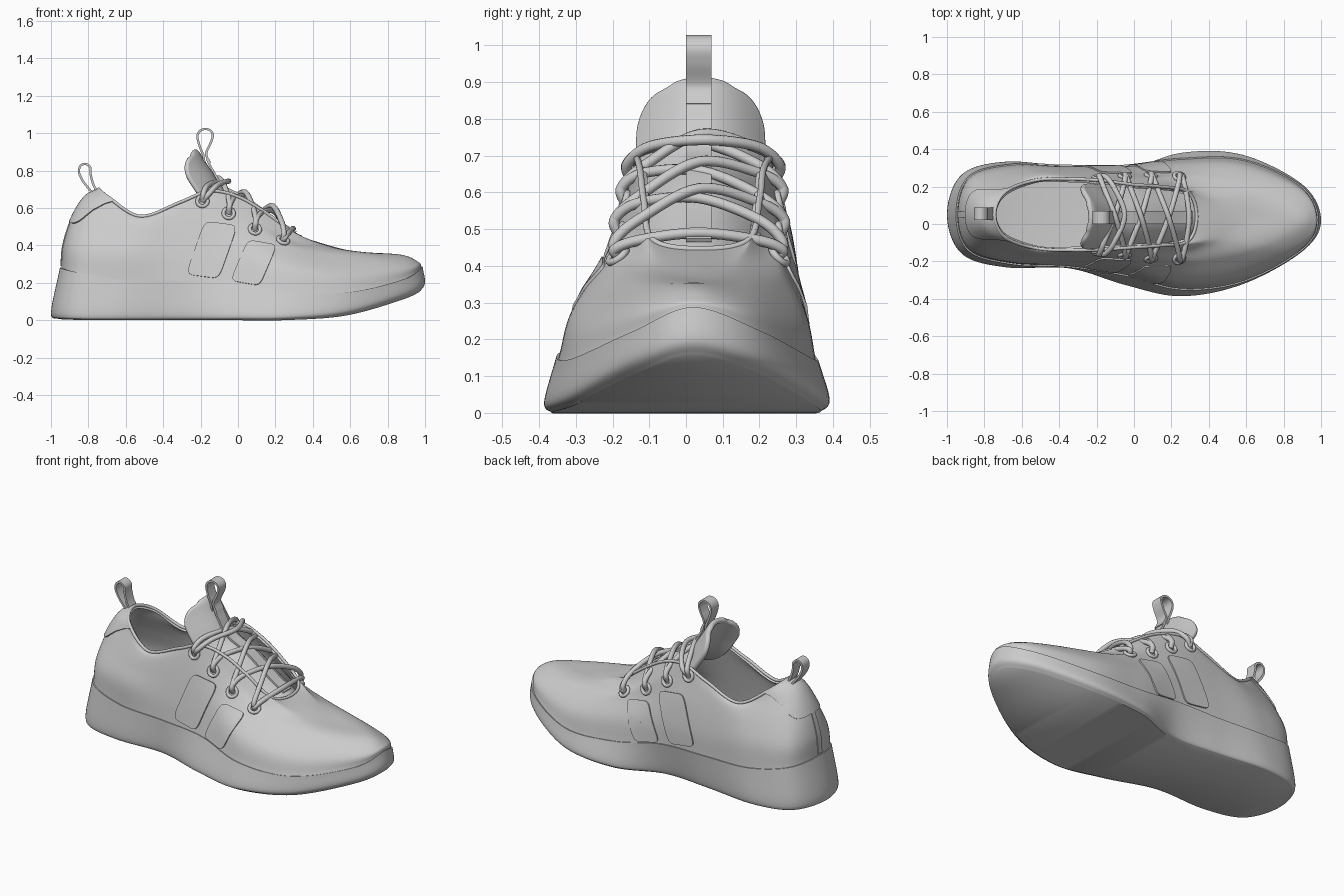
import bpy, math
from mathutils import Vector as V
from mathutils.bvhtree import BVHTree

if "Cube" in bpy.data.objects:
    bpy.data.objects.remove(bpy.data.objects["Cube"])

def spline(pts, n, closed=False):
    """Catmull-Rom curve through pts, n samples per span."""
    pts = [V(p) for p in pts]
    m, out = len(pts), []
    ext = pts + pts[:2] + pts[-1:] if closed else pts + [2 * pts[-1] - pts[-2], 2 * pts[0] - pts[1]]
    for k in range(m if closed else m - 1):
        a, b, c, d = ext[k - 1], ext[k], ext[k + 1], ext[k + 2]
        for q in range(n):
            t = q / n
            out.append(0.5 * (2 * b + (c - a) * t + (2 * a - 5 * b + 4 * c - d) * t**2
                              + (3 * b - a - 3 * c + d) * t**3))
    return out if closed else out + [pts[-1]]

def ring(stations):
    """Closed plan loop from stations (x, y on -y side, y on +y side, z), heel to toe."""
    near = [(x, a, z) for x, a, b, z in stations]
    far = [(x, b, z) for x, a, b, z in stations[1:-1]]
    return spline(near + far[::-1], 10, True)

def grid_faces(nr, nc, closed):
    return [(j * nc + i, j * nc + (i + 1) % nc, (j + 1) * nc + (i + 1) % nc, (j + 1) * nc + i)
            for j in range(nr - 1) for i in range(nc if closed else nc - 1)]

def grid(name, rows, closed=False, thick=0, offset=-1, caps=False):
    nc = len(rows[0])
    faces = grid_faces(len(rows), nc, closed)
    for base, step in ((0, -1), ((len(rows) - 1) * nc, 1)) if caps else ():
        for i in range(nc // 2):
            f = list(dict.fromkeys([i, i + 1, nc - i - 1, (nc - i) % nc]))
            faces.append([base + k for k in f][::step])
    me = bpy.data.meshes.new(name)
    me.from_pydata([p for r in rows for p in r], [], faces)
    ob = bpy.data.objects.new(name, me)
    bpy.context.collection.objects.link(ob)
    if thick:
        mod = ob.modifiers.new("thickness", 'SOLIDIFY')
        mod.thickness, mod.offset = thick, offset

def tube(name, pts, radius, closed=False):
    cu = bpy.data.curves.new(name, 'CURVE')
    cu.dimensions, cu.bevel_depth, cu.bevel_resolution = '3D', radius, 3
    cu.use_fill_caps = True
    s = cu.splines.new('POLY')
    s.points.add(len(pts) - 1)
    for p, c in zip(s.points, pts):
        p.co = (*c, 1)
    s.use_cyclic_u = closed
    bpy.context.collection.objects.link(bpy.data.objects.new(name, cu))

def ribbon(name, path, y, half):
    pts = spline(path, 8)
    grid(name, [[V((p[0], y + s * half, p[1])) for s in (-1, 0, 1)] for p in pts], thick=0.012, offset=0)

# Upper: loops from the sole line up to the foot opening
foot_line = [(-.945, .05, .05, .28), (-.88, -.14, .25, .26), (-.65, -.21, .315, .22), (-.35, -.225, .31, .21),
             (-.05, -.27, .31, .205), (.25, -.345, .345, .155), (.58, -.305, .34, .145),
             (.89, -.14, .20, .22), (.98, .02, .02, .285)]
upper_low = [
    [(-.935, .05, .05, .40), (-.87, -.13, .24, .38), (-.63, -.205, .305, .35), (-.35, -.21, .305, .33),
     (-.06, -.24, .305, .33), (.23, -.31, .325, .28), (.55, -.275, .315, .25), (.88, -.125, .18, .285),
     (.965, .02, .02, .31)],
    [(-.89, .05, .05, .54), (-.83, -.09, .20, .51), (-.60, -.175, .28, .45), (-.34, -.185, .285, .46),
     (-.10, -.195, .28, .48), (.14, -.215, .27, .42), (.40, -.20, .26, .36), (.72, -.11, .16, .345),
     (.87, .02, .02, .35)]]
upper_high = [
    [(-.82, .05, .05, .655), (-.77, -.06, .16, .62), (-.55, -.15, .255, .53), (-.32, -.16, .26, .57),
     (-.13, -.16, .25, .60), (.06, -.16, .245, .54), (.25, -.15, .22, .445), (.48, -.08, .13, .395),
     (.60, .03, .03, .372)],
    [(-.745, .05, .05, .70), (-.69, -.07, .17, .655), (-.52, -.13, .235, .555), (-.31, -.14, .24, .63),
     (-.15, -.135, .23, .69), (0, -.125, .21, .66), (.14, -.115, .20, .58), (.29, -.09, .17, .47),
     (.335, .04, .04, .445)]]
loops = [ring(r) for r in [foot_line] + upper_low + upper_high]
N = len(loops[0])
surf = list(zip(*[spline(c, 8) for c in zip(*loops)]))
grid("upper", surf, closed=True, thick=0.02)
tube("collar_binding", surf[-1], 0.009, True)
bvh = BVHTree.FromPolygons([p for r in surf for p in r], grid_faces(len(surf), N, True))

def lift(p, d):
    return p + bvh.find_nearest(p)[1] * d

def side_hit(x, z, side):
    """Point and normal on the upper, seen from the -y or +y side."""
    p, n, _, _ = bvh.ray_cast(V((x, side * 2, z)), V((0, -side, 0)))
    return (p, n) if p else bvh.find_nearest(V((x, side * .35, z)))[:2]

# Sole: bottom, widest line, lip around the upper
sole_low = [
    [(-.96, .05, .05, .006), (-.88, -.15, .25, .002), (-.66, -.205, .30, 0), (-.35, -.205, .275, 0),
     (-.05, -.295, .26, 0), (.25, -.365, .36, 0), (.58, -.295, .34, .025), (.88, -.12, .185, .11),
     (.975, .02, .02, .155)],
    [(-1, .05, .05, .04), (-.92, -.16, .265, .035), (-.68, -.232, .333, .03), (-.35, -.235, .30, .03),
     (-.05, -.325, .285, .03), (.25, -.386, .38, .03), (.58, -.322, .37, .055), (.90, -.145, .21, .145),
     (1, .02, .02, .2)]]
sole_rings = [ring(r) for r in sole_low] + [[lift(p, .007) for p in loops[0]]]
rows = list(zip(*[spline(c, 6) for c in zip(*sole_rings)]))
grid("sole", rows + [[lift(p, -.01) for p in loops[0]]], closed=True, caps=True)

# Heel tab and heel seam strip, raised from the upper
def heel_piece(name, half, low, high, corner, height):
    top, rows = len(surf) - 1, []
    for k in range(13):
        row = []
        for i in range(-half, half + 1):
            s0 = low + (high - low) * corner * abs(i / half)**5
            f = min((s0 + (high - s0) * k / 12) * top, top - 1e-4)
            j = int(f)
            row.append(lift(surf[j][i].lerp(surf[j + 1][i], f - j), height))
        rows.append(row)
    grid(name, rows, thick=0.012)

heel_piece("heel_tab", 12, .47, 1, .6, .008)
heel_piece("heel_seam_strip", 1, .02, .49, 0, .005)

# Side panels: rounded parallelograms projected on both flanks
for side, word in ((-1, "near"), (1, "far")):
    for k, (cx, cz, hw, hh, lean, drop) in enumerate([(-.14, .375, .088, .142, .05, -.012),
                                                      (.085, .305, .078, .108, .046, -.014)]):
        rows = []
        for r in range(13):
            row = []
            for q in range(64):
                a = 2 * math.pi * q / 64
                u, v = [math.copysign(abs(c)**.3, c) * max(r, .05) / 12 for c in (math.cos(a), math.sin(a))]
                p, n = side_hit(cx + u * hw + v * lean, cz + v * hh + u * drop, side)
                row.append(p + n * .003)
            rows.append(row)
        grid(f"side_panel_{word}_{k + 1}", rows, closed=True, thick=0.01, offset=0)

# Eyelets
eye = {}
for side, word in ((-1, "near"), (1, "far")):
    for k, (x, z) in enumerate([(-.19, .635), (-.05, .57), (.09, .485), (.24, .425)]):
        p, n = side_hit(x, z, side)
        eye[side, k] = p
        bpy.ops.mesh.primitive_torus_add(major_radius=.028, minor_radius=.01, major_segments=28,
                                         minor_segments=10, location=p + n * .004,
                                         rotation=n.to_track_quat('Z', 'Y').to_euler())
        bpy.context.object.name = f"eyelet_{word}_{k + 1}"

# Laces: criss-cross pairs plus a bar at each end
def lace(name, a, b, dx, rise, edge=.095):
    ends = []
    for p, q in ((a, b), (b, a)):
        out = V((0, p.y - q.y, 0)).normalized()
        ends.append([p, p + out * .01 + V((dx * .25, 0, edge * .45)), p.lerp(q, .13) + V((dx * .6, 0, edge))])
    mid = (a + b) / 2 + V((dx, 0, rise))
    tube(name, spline(ends[0] + [mid] + ends[1][::-1], 8), .0145)

for k in range(3):
    lace(f"lace_cross_{k + 1}a", eye[-1, k], eye[1, k + 1], 0.02, .13)
    lace(f"lace_cross_{k + 1}b", eye[1, k], eye[-1, k + 1], 0.02, .156)
lace("lace_bar_front", eye[-1, 3], eye[1, 3], .055, .065, .045)
lace("lace_bar_top", eye[-1, 0], eye[1, 0], .14, .108, .09)

# Tongue: arched sheet along the throat; (x, z, half width)
path = spline([(.36, .41, .10), (.2, .515, .13), (.05, .625, .145), (-.08, .69, .155), (-.15, .785, .16),
               (-.19, .845, .152), (-.215, .885, .115), (-.228, .898, .06)], 6)
rows = []
for k, p in enumerate(path):
    d = path[min(k + 1, len(path) - 1)] - path[max(k - 1, 0)]
    nrm = V((d.y, 0, -d.x)).normalized()
    rows.append([V((p.x, .04 + p.z * v, p.y)) - nrm * .11 * (p.z * v / .165)**2
                 for v in [i / 12 - 1 for i in range(25)]])
grid("tongue", rows, thick=0.03, offset=0)
edge = [r[0] for r in rows[16:]] + rows[-1][1:-1] + [r[-1] for r in rows[16:]][::-1]
tube("tongue_binding", edge, .016)

# Pull loops and tongue strap
ribbon("tongue_strap", [(.31, .47), (.2, .54), (.05, .65), (-.075, .715), (-.135, .80), (-.165, .86)], .035, .035)
ribbon("tongue_pull_loop", [(-.15, .84), (-.17, .89), (-.145, .95), (-.135, .99), (-.15, 1.015), (-.178, 1.022),
                            (-.205, 1.01), (-.217, .98), (-.205, .93), (-.185, .88), (-.18, .84)], .035, .035)
ribbon("heel_pull_loop", [(-.755, .69), (-.775, .73), (-.788, .78), (-.79, .815), (-.815, .835), (-.842, .825),
                          (-.85, .79), (-.83, .745), (-.795, .70), (-.775, .675)], .055, .033)

# Bake modifiers and curves, then smooth shading
bpy.ops.object.select_all(action='SELECT')
bpy.context.view_layer.objects.active = bpy.data.objects["upper"]
bpy.ops.object.convert(target='MESH')
bpy.ops.object.shade_smooth_by_angle(angle=math.radians(40))
